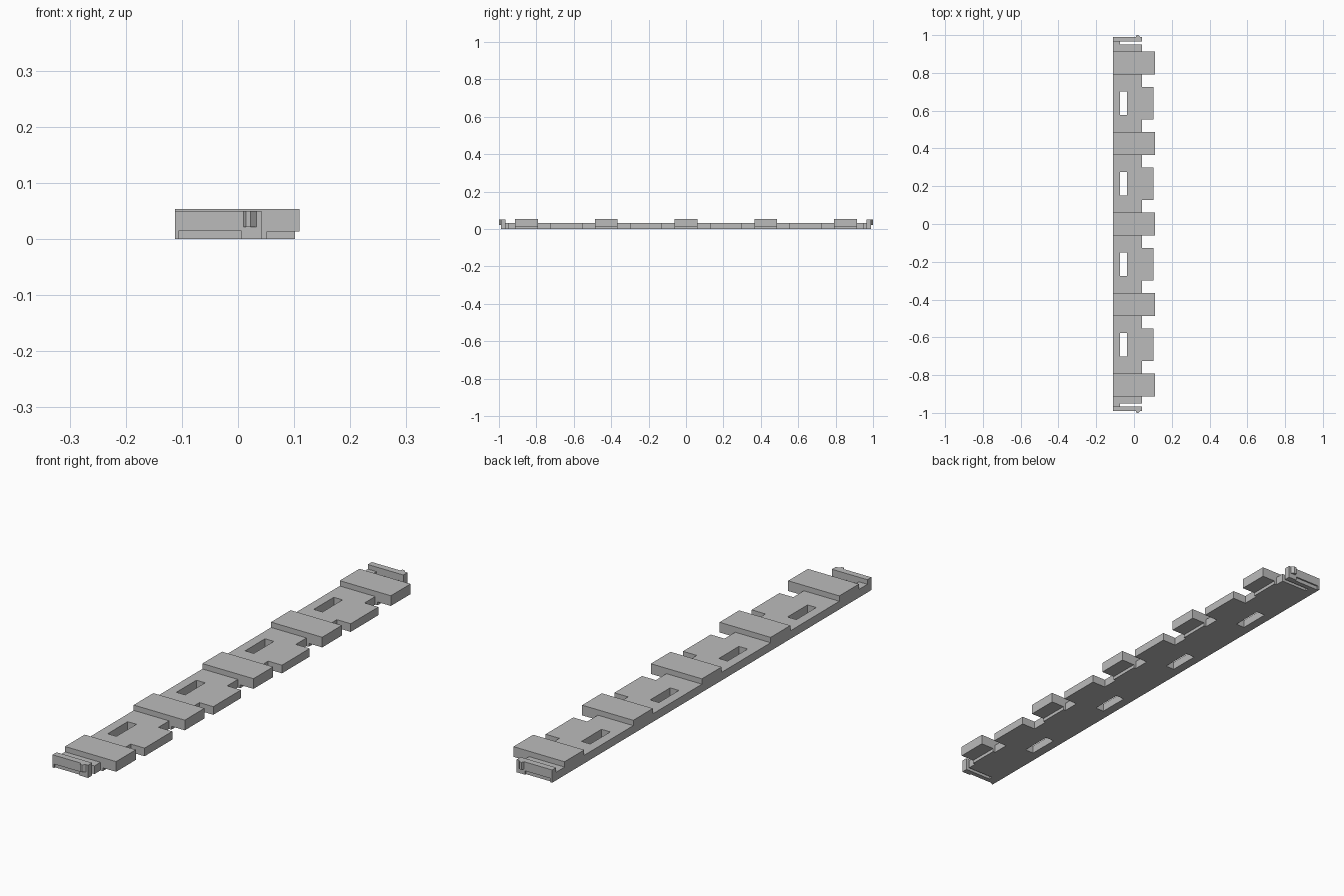
import bpy, bmesh
from mathutils import Vector

cube = bpy.data.objects.get("Cube")
if cube:
    bpy.data.objects.remove(cube, do_unlink=True)

grey = bpy.data.materials.new("plain grey")
grey.use_nodes = True
grey.diffuse_color = (0.5, 0.5, 0.5, 1)
grey.node_tree.nodes["Principled BSDF"].inputs["Base Color"].default_value = (0.5, 0.5, 0.5, 1)

LEFT, EDGE, DECK = -0.112, 0.042, 0.032
PITCH = 0.426


def prism(name, points, lo, hi, axis="z"):
    """Extrude an (x, y) outline along z, or an (x, z) outline along y."""
    def place(p, t):
        return Vector((p[0], p[1], t)) if axis == "z" else Vector((p[0], t, p[1]))
    bm = bmesh.new()
    face = bm.faces.new([bm.verts.new(place(p, lo)) for p in points])
    ext = bmesh.ops.extrude_face_region(bm, geom=[face])
    top = [v for v in ext["geom"] if isinstance(v, bmesh.types.BMVert)]
    bmesh.ops.translate(bm, verts=top, vec=place((0, 0), hi - lo))
    bmesh.ops.recalc_face_normals(bm, faces=bm.faces)
    mesh = bpy.data.meshes.new(name)
    bm.to_mesh(mesh)
    bm.free()
    mesh.materials.append(grey)
    obj = bpy.data.objects.new(name, mesh)
    bpy.context.collection.objects.link(obj)
    return obj


def box(name, x0, x1, y0, y1, z0, z1):
    return prism(name, [(x0, y0), (x1, y0), (x1, y1), (x0, y1)], z0, z1)


def cut(obj, cutter):
    mod = obj.modifiers.new("cut", "BOOLEAN")
    mod.operation, mod.solver, mod.object = "DIFFERENCE", "EXACT", cutter
    bpy.context.view_layer.objects.active = obj
    bpy.ops.object.modifier_apply(modifier=mod.name)
    bpy.data.objects.remove(cutter, do_unlink=True)


# Base strip: comb outline with wide tabs and short roots below the blocks
teeth = [((i - 2) * PITCH, 0.061, 0.052) for i in range(5)]
teeth += [((i - 1.5) * PITCH, 0.086, 0.102) for i in range(4)]
outline = [(LEFT, 0.95), (LEFT, -0.95), (EDGE, -0.95)]
for y, half, reach in sorted(teeth):
    outline += [(EDGE, y - half), (reach, y - half), (reach, y + half), (EDGE, y + half)]
outline.append((EDGE, 0.95))
base = prism("base_strip", outline, 0, DECK)

# Through slots between the blocks
for i in range(4):
    y = (i - 1.5) * PITCH
    cut(base, box("slot_cutter", -0.075, -0.037, y - 0.062, y + 0.062, -0.1, 0.1))

# Raised blocks overhanging the toothed edge
block = [(LEFT, DECK), (0.052, DECK), (0.052, 0.013), (0.11, 0.013), (0.11, 0.053), (LEFT, 0.053)]
for i in range(5):
    y = (i - 2) * PITCH
    prism(f"raised_block_{i + 1}", block, y - 0.061, y + 0.061, "y")

# Clip arm at each end: link, arm with lower recess, and a catch ridge
for side, s in (("front", -1), ("back", 1)):
    box(f"{side}_clip_link", LEFT, -0.075, s * 0.95, s * 0.965, 0, DECK)
    arm = box(f"{side}_clip_arm", LEFT, EDGE, s * 0.965, s * 0.99, 0, 0.05)
    cut(arm, box("recess_cutter", -0.105, 0.005, s * 0.984, s * 1.1, -0.1, 0.015))
    ridge = [(0.01, s * 0.99), (0.014, s), (0.022, s), (0.033, s * 0.99)]
    prism(f"{side}_clip_catch", ridge, 0.021, 0.05)
